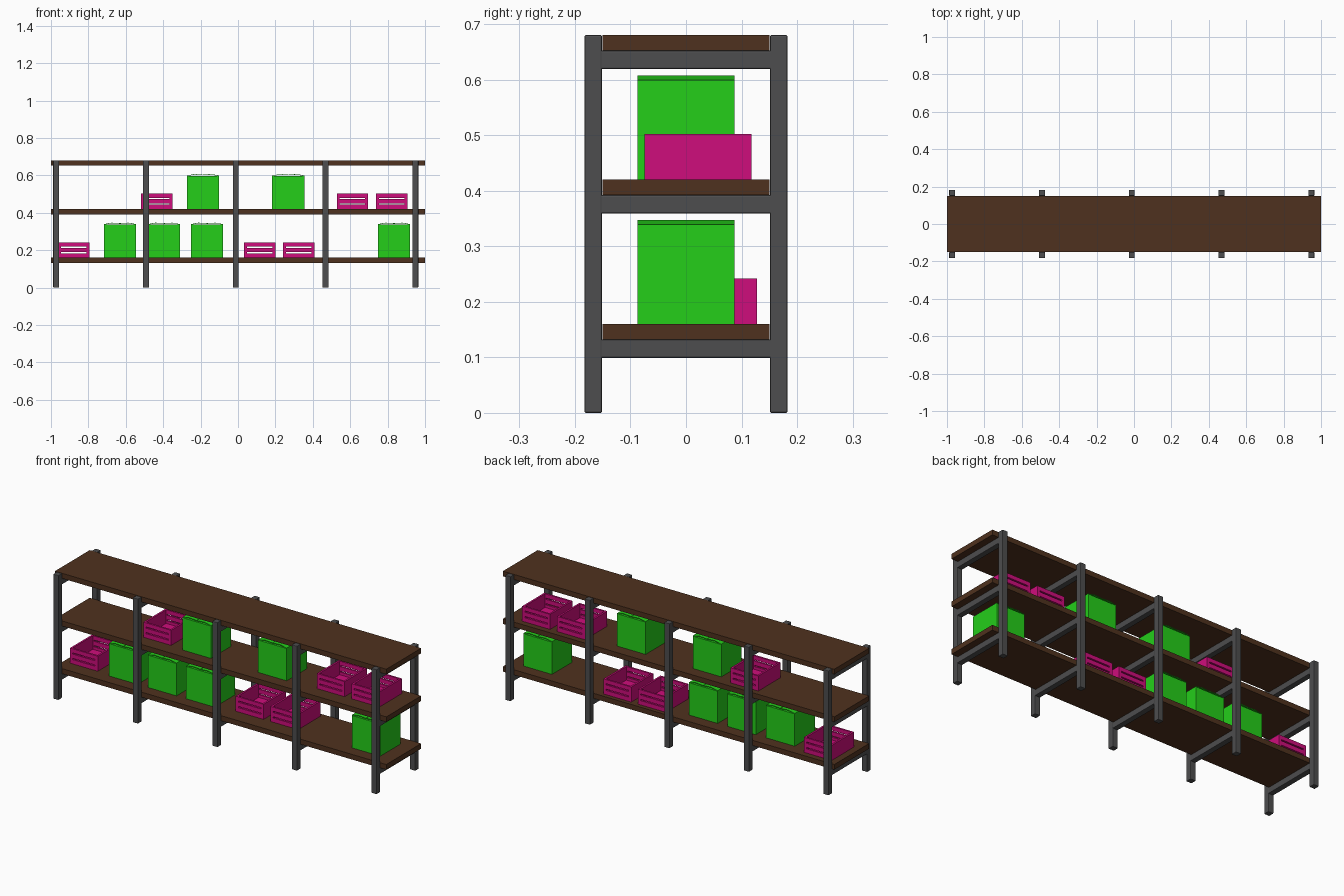
import bpy, bmesh
from mathutils import Matrix, Vector

if "Cube" in bpy.data.objects:
    bpy.data.objects.remove(bpy.data.objects["Cube"])


def material(name, rgb):
    m = bpy.data.materials.new(name)
    m.diffuse_color = (*rgb, 1)
    m.use_nodes = True
    m.node_tree.nodes["Principled BSDF"].inputs["Base Color"].default_value = m.diffuse_color
    return m


WOOD = material("brown_wood", (0.078, 0.031, 0.013))
STEEL = material("dark_steel", (0.075, 0.075, 0.077))
GREEN = material("green_card", (0.018, 0.62, 0.01))
PINK = material("magenta_plastic", (0.62, 0.004, 0.2))


def add_box(bm, x0, x1, y0, y1, z0, z1):
    mid = Vector(((x0 + x1) / 2, (y0 + y1) / 2, (z0 + z1) / 2))
    size = Matrix.Diagonal((x1 - x0, y1 - y0, z1 - z0, 1))
    bmesh.ops.create_cube(bm, size=1, matrix=Matrix.Translation(mid) @ size)


def add_strip(bm, profile, y0, y1):
    # extrude a closed x-z profile along y
    face = bm.faces.new([bm.verts.new((x, y0, z)) for x, z in profile])
    ext = bmesh.ops.extrude_face_region(bm, geom=[face])["geom"]
    verts = [v for v in ext if isinstance(v, bmesh.types.BMVert)]
    bmesh.ops.translate(bm, verts=verts, vec=(0, y1 - y0, 0))


def finish_mesh(bm, name, mat):
    bmesh.ops.recalc_face_normals(bm, faces=bm.faces[:])
    mesh = bpy.data.meshes.new(name)
    bm.to_mesh(mesh)
    bm.free()
    mesh.materials.append(mat)
    return mesh


def place(name, mesh, loc=(0, 0, 0)):
    ob = bpy.data.objects.new(name, mesh)
    ob.location = loc
    bpy.context.collection.objects.link(ob)
    return ob


# Three wooden shelf boards
TOPS = (0.16, 0.42, 0.68)
for i, z in enumerate(TOPS):
    bm = bmesh.new()
    add_box(bm, -1, 1, -0.15, 0.15, z - 0.028, z)
    place(f"shelf_board_{i + 1}", finish_mesh(bm, "shelf_board", WOOD))

# Ladder-shaped end and middle frames: two legs and three cross bars
bm = bmesh.new()
for s in (-1, 1):
    add_box(bm, -0.016, 0.016, min(s * 0.151, s * 0.183), max(s * 0.151, s * 0.183), 0, 0.68)
for z in TOPS:
    add_box(bm, -0.0155, 0.0155, -0.155, 0.155, z - 0.061, z - 0.028)
frame = finish_mesh(bm, "support_frame", STEEL)
for i in range(5):
    ob = place(f"support_frame_{i + 1}", frame, (-0.972 + 0.48 * i, 0, 0))
    bev = ob.modifiers.new("soft_edges", "BEVEL")
    bev.width = 0.003
    bev.segments = 2

# Carton: body with two slightly raised top flaps
bm = bmesh.new()
add_box(bm, -0.086, 0.086, -0.087, 0.087, 0, 0.176)
for s in (-1, 1):
    top = [(0.086, 0.179), (0.045, 0.187), (0.001, 0.184)]
    bottom = [(x, z - 0.003) for x, z in reversed(top)]
    add_strip(bm, [(s * x, z) for x, z in top + bottom], -0.087, 0.087)
carton = finish_mesh(bm, "carton", GREEN)
cartons = [(-0.631, 0), (-0.396, 0), (-0.166, 0), (0.834, 0), (-0.188, 1), (0.269, 1)]
for i, (x, level) in enumerate(cartons):
    place(f"carton_{i + 1}", carton, (x, 0, TOPS[level]))

# Open crate: floor, solid sides, slotted front and back
W, L, H, T = 0.084, 0.0965, 0.082, 0.01
bm = bmesh.new()
add_box(bm, -W, W, -L, L, 0, 0.008)
for s in (-1, 1):
    add_box(bm, min(s * W, s * (W - T)), max(s * W, s * (W - T)), -L, L, 0, H)
    ya, yb = sorted((s * L, s * (L - T)))
    for z0, z1 in ((0, 0.023), (0.03, 0.053), (0.06, H)):
        add_box(bm, -W, W, ya, yb, z0, z1)
    for t in (-1, 1):
        xa, xb = sorted((t * W, t * (W - 0.016)))
        add_box(bm, xa, xb, ya, yb, 0, H)
crate = finish_mesh(bm, "crate", PINK)
crates = [(-0.878, 0.022, 0), (0.116, 0.031, 0), (0.325, 0.031, 0),
          (-0.435, 0.0215, 1), (0.612, 0.0215, 1), (0.822, 0.0215, 1)]
for i, (x, y, level) in enumerate(crates):
    place(f"crate_{i + 1}", crate, (x, y, TOPS[level]))
